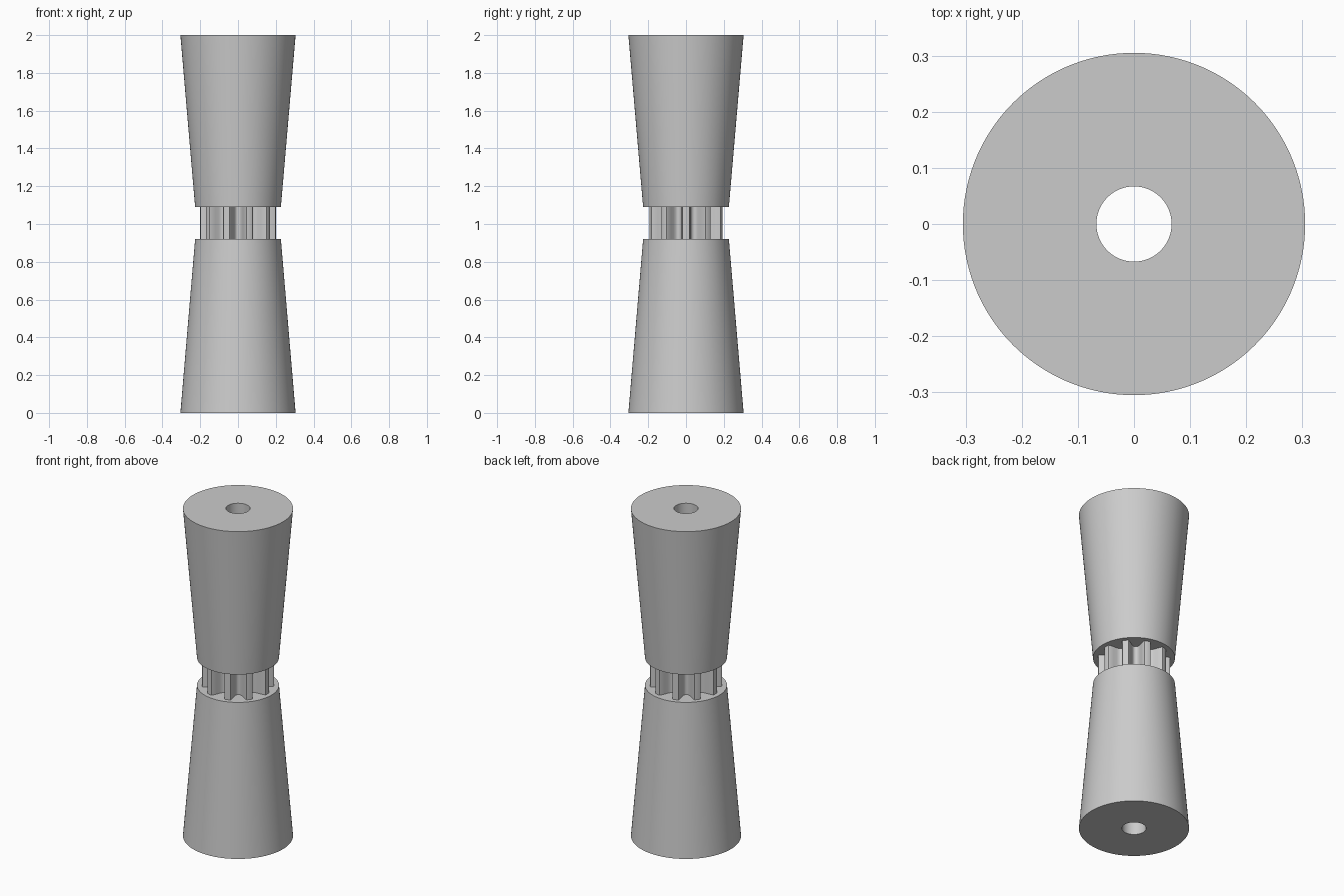
import bpy
import bmesh
from math import radians, sin, cos

old = bpy.data.objects.get("Cube")
if old:
    bpy.data.objects.remove(old, do_unlink=True)

grey = bpy.data.materials.new("plain grey")
grey.use_nodes = True
colour = (0.6, 0.6, 0.6, 1)
grey.diffuse_color = colour
grey.node_tree.nodes["Principled BSDF"].inputs["Base Color"].default_value = colour

TEETH = 10
BORE, WAIST, END = 0.067, 0.227, 0.305
LOW, HIGH, TOP = 0.92, 1.09, 2.0

# Half of one tooth: degrees from its centre line, radius
half = [(0, 0.2), (2.5, 0.2), (5, 0.199), (6.2, 0.191), (8, 0.167),
        (9.5, 0.146), (12, 0.131), (15, 0.126), (18, 0.125)]
tooth = [(-a, r) for a, r in half[:0:-1]] + half[:-1]
gear = [(radians(a + i * 360 / TEETH), r) for i in range(TEETH) for a, r in tooth]


def ring(z, radius=None):
    """A circle at height z, or the gear outline when no radius is given."""
    return [(cos(a) * (radius or r), sin(a) * (radius or r), z) for a, r in gear]


def loft(name, sections):
    """Skin a row of rings into one shell."""
    bm = bmesh.new()
    rows = [[bm.verts.new(p) for p in s] for s in sections]
    n = len(gear)
    for low, high in zip(rows, rows[1:]):
        for i in range(n):
            j = (i + 1) % n
            bm.faces.new((low[i], low[j], high[j], high[i]))
    mesh = bpy.data.meshes.new(name)
    bm.to_mesh(mesh)
    bm.free()
    mesh.materials.append(grey)
    obj = bpy.data.objects.new(name, mesh)
    bpy.context.collection.objects.link(obj)
    bpy.ops.object.select_all(action="DESELECT")
    obj.select_set(True)
    bpy.context.view_layer.objects.active = obj
    bpy.ops.object.shade_smooth_by_angle(angle=radians(30))


# Tapered bodies, each with a bore and an end face that meets the pinion
loft("lower_body", [ring(LOW, BORE), ring(0, BORE), ring(0, END),
                    ring(LOW, WAIST), ring(LOW)])
loft("upper_body", [ring(HIGH), ring(HIGH, WAIST), ring(TOP, END),
                    ring(TOP, BORE), ring(HIGH, BORE)])

# Toothed pinion between the bodies, and its bore
loft("pinion_teeth", [ring(LOW), ring(HIGH)])
loft("pinion_bore", [ring(HIGH, BORE), ring(LOW, BORE)])
